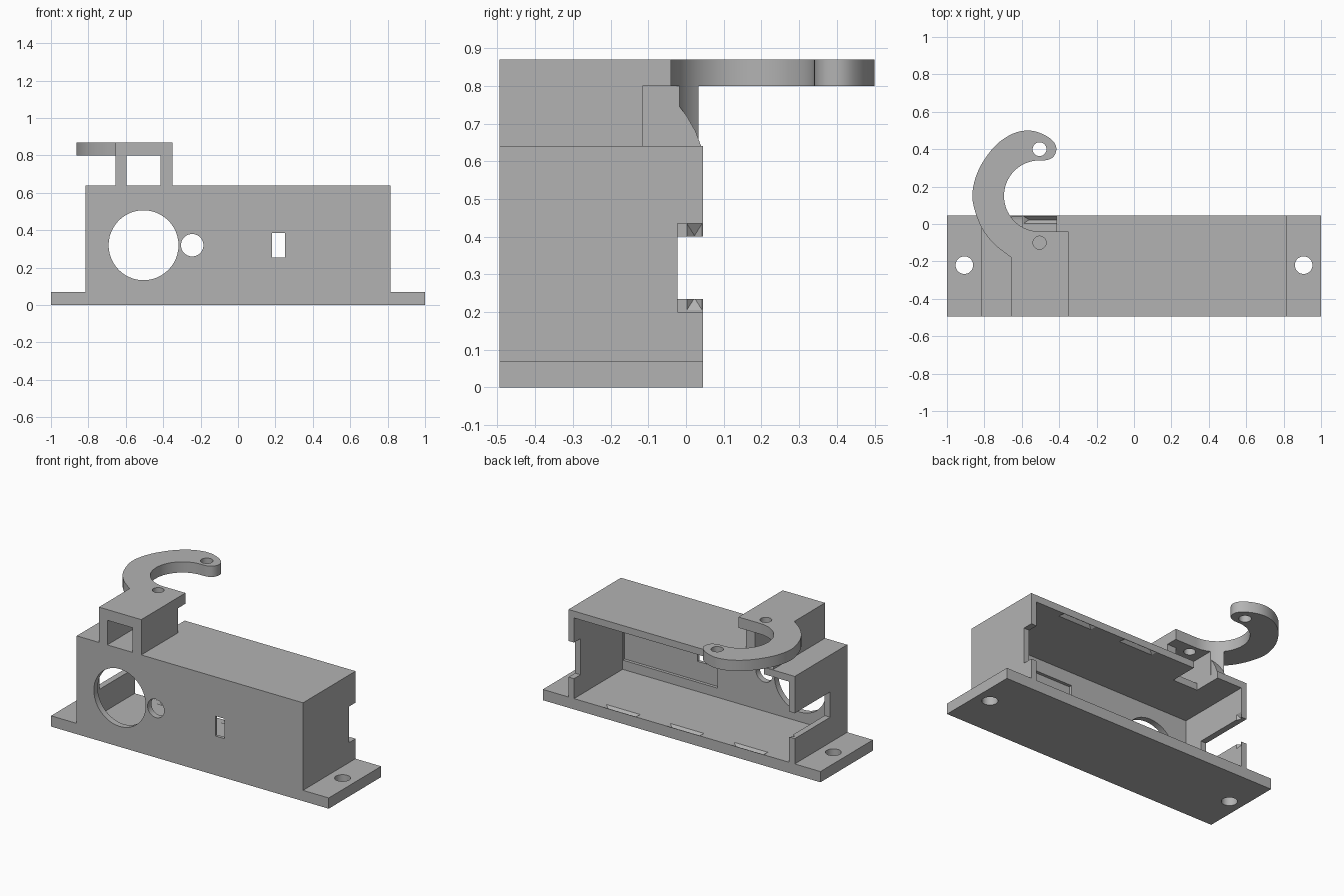
import bpy, bmesh, math
from mathutils import Vector

if "Cube" in bpy.data.objects:
    bpy.data.objects.remove(bpy.data.objects["Cube"])

grey = bpy.data.materials.new("light_grey")
grey.use_nodes = True
COLOUR = (0.45, 0.45, 0.45, 1)
grey.diffuse_color = COLOUR
grey.node_tree.nodes["Principled BSDF"].inputs["Base Color"].default_value = COLOUR

FRONT, BACK = -0.495, 0.045
TOP, FLOOR, WALL = 0.64, 0.07, 0.04


def finish(name, bm):
    bmesh.ops.recalc_face_normals(bm, faces=bm.faces)
    mesh = bpy.data.meshes.new(name)
    bm.to_mesh(mesh)
    bm.free()
    obj = bpy.data.objects.new(name, mesh)
    mesh.materials.append(grey)
    bpy.context.collection.objects.link(obj)
    return obj


def prism(name, points, axis, lo, hi):
    """Extrude a flat outline along one axis."""
    place = {"x": lambda a, b, d: (d, a, b),
             "y": lambda a, b, d: (a, d, b),
             "z": lambda a, b, d: (a, b, d)}[axis]
    bm = bmesh.new()
    face = bm.faces.new([bm.verts.new(place(a, b, lo)) for a, b in points])
    side = bmesh.ops.extrude_face_region(bm, geom=[face])
    shift = Vector(place(0, 0, hi - lo))
    bmesh.ops.translate(bm, vec=shift,
                        verts=[v for v in side["geom"] if isinstance(v, bmesh.types.BMVert)])
    return finish(name, bm)


def box(name, x0, x1, y0, y1, z0, z1):
    return prism(name, [(x0, y0), (x1, y0), (x1, y1), (x0, y1)], "z", z0, z1)


def arc(cx, cy, r, start, end, steps):
    angles = [math.radians(start + (end - start) * i / steps) for i in range(steps + 1)]
    return [(cx + r * math.cos(a), cy + r * math.sin(a)) for a in angles]


def hole(cx, cy, r, axis, lo, hi):
    return prism("hole_cutter", arc(cx, cy, r, 0, 360, 48)[:-1], axis, lo, hi)


def groove(centre, along, depth, length):
    """Cutter for a V groove with sloping ends."""
    centre, along, depth = Vector(centre), Vector(along), Vector(depth)
    bm = bmesh.new()
    for s in (-1, 1):
        bm.verts.new(centre + along * s * (length / 2 - 0.035) + depth * 0.022)
        for w in (-1, 1):
            bm.verts.new(centre + along * s * length / 2
                         + Vector((0, 0.022 * w, 0)) - depth * 0.002)
    bmesh.ops.convex_hull(bm, input=bm.verts)
    return finish("groove_cutter", bm)


def cut(target, cutters):
    bpy.context.view_layer.objects.active = target
    for c in cutters:
        mod = target.modifiers.new("cut", "BOOLEAN")
        mod.operation, mod.solver, mod.object = "DIFFERENCE", "EXACT", c
        bpy.ops.object.modifier_apply(modifier=mod.name)
        bpy.data.objects.remove(c)


def spline(points, steps):
    """Smooth curve through the points."""
    out = []
    pts = [Vector(p) for p in [points[0]] + points + [points[-1]]]
    for a, b, c, d in zip(pts, pts[1:], pts[2:], pts[3:]):
        for i in range(steps):
            t = i / steps
            p = 0.5 * (2 * b + (c - a) * t + (2 * a - 5 * b + 4 * c - d) * t * t
                       + (3 * b - a - 3 * c + d) * t ** 3)
            out.append(tuple(p))
    return out + [points[-1]]


# Housing with mounting flanges, from its front outline
half = 0.815
housing = prism("housing", [(-1, 0), (1, 0), (1, FLOOR), (half, FLOOR), (half, TOP),
                            (-half, TOP), (-half, FLOOR), (-1, FLOOR)], "y", FRONT, BACK)
inner = half - WALL
ceiling = TOP - 0.045
cut(housing, [
    # hollow interior, open at the back
    box("interior_cutter", -inner, inner, FRONT + WALL, 0.2, FLOOR, ceiling),
    # shallow recess inside the front wall
    box("recess_cutter", 0.09, inner - 0.001, FRONT + 0.02, -0.4, 0.13, 0.51),
    # front openings
    hole(-0.505, 0.32, 0.187, "y", -0.6, -0.4),
    hole(-0.245, 0.32, 0.06, "y", -0.6, -0.4),
    box("slot_cutter", 0.183, 0.25, -0.6, -0.4, 0.255, 0.385),
    # flange screw holes
    hole(-0.907, -0.22, 0.047, "z", -0.1, 0.2),
    hole(0.907, -0.22, 0.047, "z", -0.1, 0.2),
    # cable opening in the roof
    box("roof_cutter", -0.595, -0.415, -0.14, 0.2, 0.55, 0.7),
    # snap groove and notches in the end walls
    groove((-inner, 0.0225, 0.32), (0, 0, 1), (-1, 0, 0), 0.235),
    box("notch_cutter", -0.9, -0.7, -0.32, 0.2, 0.235, 0.4),
    box("notch_cutter", 0.7, 0.9, -0.022, 0.2, 0.2, 0.435),
])
# Snap grooves along the floor and roof
for x in (-0.47, -0.01, 0.45):
    cut(housing, [groove((x, 0.0225, FLOOR), (1, 0, 0), (0, 0, -1), 0.25)])
    if x > -0.4:
        cut(housing, [groove((x, 0.0225, ceiling), (1, 0, 0), (0, 0, 1), 0.25)])

# Tower roof and hook in one plate
LEFT, RIGHT = -0.35, -0.655
outer = spline([(RIGHT, -0.18), (-0.75, -0.105), (-0.82, -0.01), (-0.862, 0.12), (-0.855, 0.22),
                (-0.815, 0.32), (-0.74, 0.42), (-0.65, 0.482), (-0.56, 0.5), (-0.48, 0.477),
                (-0.43, 0.44), (-0.415, 0.4), (-0.43, 0.36), (-0.465, 0.342), (-0.505, 0.34)], 4)
inside = arc(-0.505, 0.15, 0.19, 90, 270, 40)
hook = prism("hook_plate", outer[:-1] + inside + [(LEFT, -0.04), (LEFT, FRONT), (RIGHT, FRONT)],
             "z", 0.8, 0.87)
cut(hook, [hole(-0.505, 0.4, 0.037, "z", 0.7, 1), hole(-0.505, -0.1, 0.035, "z", 0.7, 1)])

# Tower walls; the right one ends on the hook's inner curve
box("tower_left_wall", -0.415, LEFT, FRONT, -0.115, TOP, 0.8)
curve = [(x, 0.15 - math.sqrt(0.19 ** 2 - (x + 0.505) ** 2))
         for x in (RIGHT + 0.06 * i / 8 for i in range(9))]
wall = prism("tower_right_wall", curve + [(-0.595, FRONT), (RIGHT, FRONT)], "z", TOP, 0.8)
prism("tower_gusset", [(-0.1, TOP), (0.04, TOP), (0.025, 0.68), (0.002, 0.72), (-0.025, 0.755),
                       (-0.1, 0.755)], "x", RIGHT + 0.001, -0.596)

# Smooth shading on the curved parts
for obj in (housing, hook, wall):
    bpy.ops.object.select_all(action="DESELECT")
    obj.select_set(True)
    bpy.context.view_layer.objects.active = obj
    bpy.ops.object.shade_smooth_by_angle(angle=math.radians(30))
